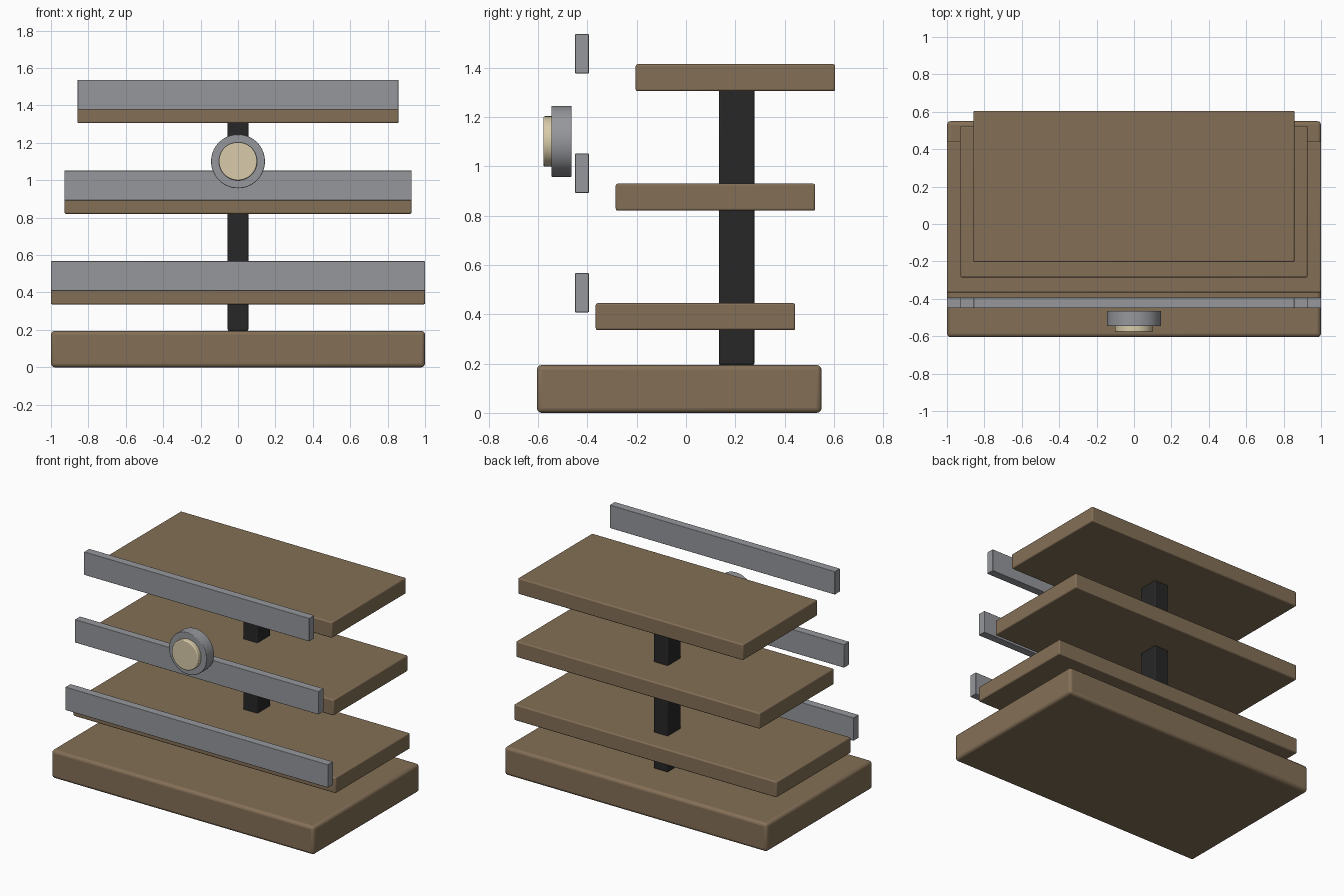
import bpy
import math

if "Cube" in bpy.data.objects:
    bpy.data.objects.remove(bpy.data.objects["Cube"])


def material(name, rgb):
    m = bpy.data.materials.new(name)
    m.diffuse_color = (*rgb, 1)
    m.use_nodes = True
    m.node_tree.nodes["Principled BSDF"].inputs["Base Color"].default_value = m.diffuse_color
    return m


WOOD = material("brown wood", (0.23, 0.16, 0.094))
STEEL = material("grey metal", (0.305, 0.312, 0.333))
BLACK = material("black post", (0.02, 0.02, 0.021))
CREAM = material("cream face", (0.69, 0.60, 0.40))


def finish(ob, name, mat, bevel):
    ob.name = name
    ob.data.materials.append(mat)
    if bevel:
        mod = ob.modifiers.new("edge", 'BEVEL')
        mod.width = bevel
        mod.segments = 3
        mod.limit_method = 'ANGLE'
        mod.angle_limit = math.radians(40)
    bpy.ops.object.shade_smooth_by_angle(angle=math.radians(35))


def box(name, x, y, z, mat, bevel):
    """Box centred on x = 0 with half width x and (min, max) ranges in y and z."""
    bpy.ops.mesh.primitive_cube_add(size=1, location=(0, sum(y) / 2, sum(z) / 2))
    ob = bpy.context.object
    ob.scale = (2 * x, y[1] - y[0], z[1] - z[0])
    bpy.ops.object.transform_apply(location=False, rotation=False, scale=True)
    finish(ob, name, mat, bevel)


def disc(name, radius, y, z, mat, bevel):
    """Round disc facing the front."""
    bpy.ops.mesh.primitive_cylinder_add(vertices=64, radius=radius, depth=y[1] - y[0],
                                        location=(0, sum(y) / 2, z),
                                        rotation=(math.pi / 2, 0, 0))
    finish(bpy.context.object, name, mat, bevel)


# Base slab and rear post
box("base", 1.0, (-0.605, 0.55), (0, 0.194), WOOD, 0.02)
box("post", 0.055, (0.133, 0.277), (0.194, 1.32), BLACK, 0.008)

# Shelves step back and narrow upwards, each with a floating front rail
for i, half_width in enumerate((1.0, 0.928, 0.858)):
    y0, z0 = -0.366 + 0.081 * i, 0.336 + 0.4845 * i
    box(f"shelf_{i + 1}", half_width, (y0, y0 + 0.809), (z0, z0 + 0.109), WOOD, 0.008)
    box(f"rail_{i + 1}", half_width, (-0.45, -0.394), (z0 + 0.072, z0 + 0.231), STEEL, 0.003)

# Round dial in front of the middle rail
disc("dial_ring", 0.144, (-0.546, -0.464), 1.101, STEEL, 0.004)
disc("dial_face", 0.102, (-0.578, -0.54), 1.101, CREAM, 0.006)
